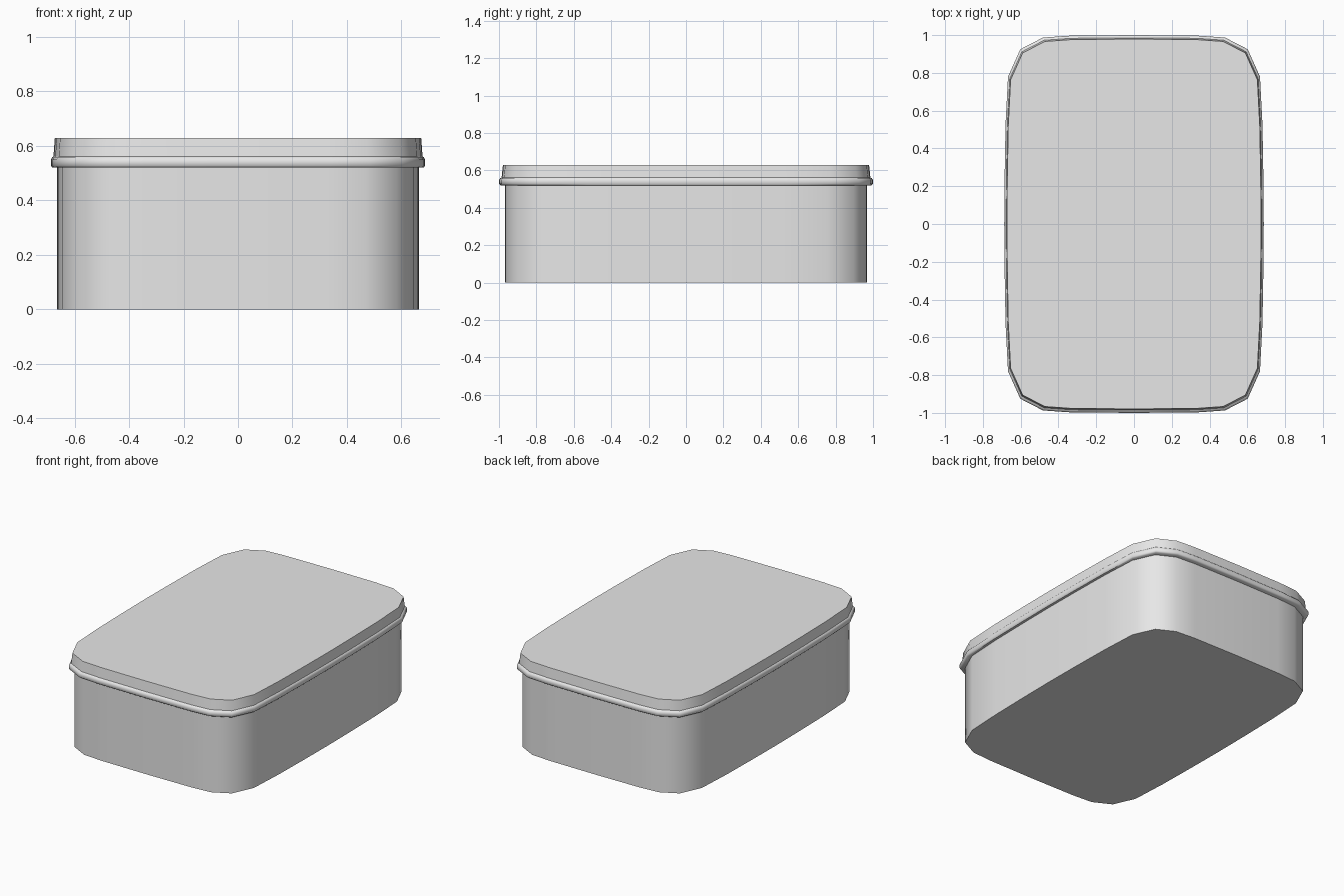
import bpy, bmesh, math

cube = bpy.data.objects.get("Cube")
if cube:
    bpy.data.objects.remove(cube, do_unlink=True)

grey = bpy.data.materials.new("light_grey")
grey.use_nodes = True
colour = (0.8, 0.8, 0.8, 1)
grey.diffuse_color = colour
grey.node_tree.nodes["Principled BSDF"].inputs["Base Color"].default_value = colour

# Quarter of the rounded-rectangle outline, from the side to the end
quarter = [(0.687, 0), (0.685, 0.25), (0.68, 0.53), (0.667, 0.78),
           (0.602, 0.925), (0.482, 0.987), (0.34, 0.997), (0, 1)]
half = quarter + [(-x, y) for x, y in quarter[-2::-1]]
outline = half + [(x, -y) for x, y in half[-2:0:-1]]


def loft(name, profile, cap_top):
    """Stack scaled copies of the outline; profile is (scale, height)."""
    bm = bmesh.new()
    rings = [[bm.verts.new((x * s, y * s, z)) for x, y in outline]
             for s, z in profile]
    n = len(outline)
    for low, high in zip(rings, rings[1:]):
        for i in range(n):
            j = (i + 1) % n
            bm.faces.new((low[i], low[j], high[j], high[i]))
    bm.faces.new(rings[0][::-1])
    if cap_top:
        bm.faces.new(rings[-1])
    mesh = bpy.data.meshes.new(name)
    bm.to_mesh(mesh)
    bm.free()
    mesh.materials.append(grey)
    obj = bpy.data.objects.new(name, mesh)
    bpy.context.collection.objects.link(obj)
    bpy.ops.object.select_all(action='DESELECT')
    obj.select_set(True)
    bpy.context.view_layer.objects.active = obj
    bpy.ops.object.shade_smooth_by_angle(angle=math.radians(50))
    return obj


# Straight-sided container, its top edge tucked into the lid
loft("container", [(0.968, 0), (0.968, 0.53)], False)

# Lid with a rounded bead around its lower edge and a slightly tapered wall
loft("lid", [(0.96, 0.52), (0.992, 0.52), (1, 0.527), (1, 0.549),
             (0.993, 0.558), (0.986, 0.561), (0.979, 0.628)], True)
